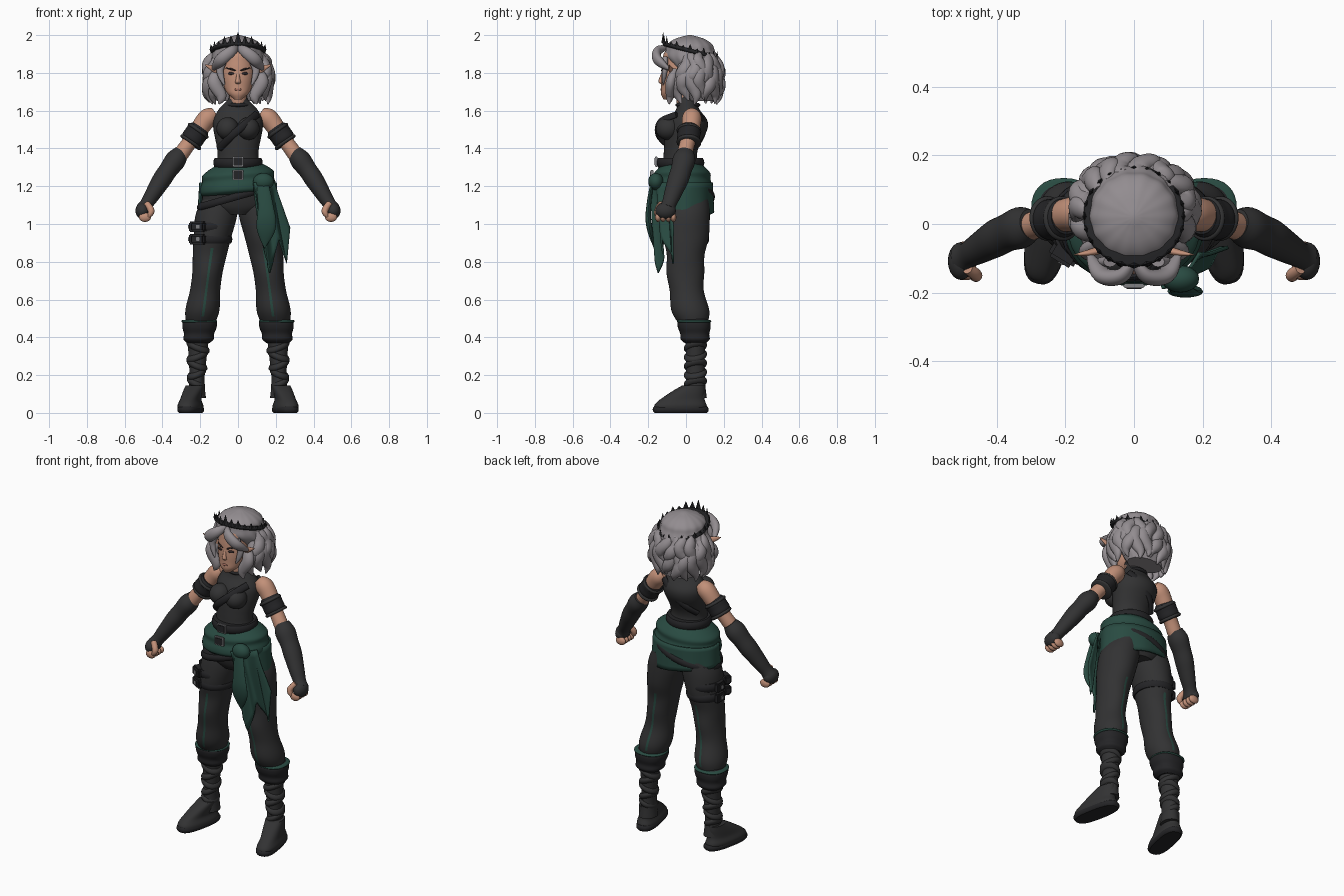
import bpy, bmesh, math, random
from math import sin, cos, pi, radians
from mathutils import Vector, Matrix

if "Cube" in bpy.data.objects:
    bpy.data.objects.remove(bpy.data.objects["Cube"])
random.seed(4)


def colour(name, *rgb):
    material = bpy.data.materials.new(name)
    material.use_nodes = True
    material.diffuse_color = (*rgb, 1)
    shader = next(node for node in material.node_tree.nodes if node.type == "BSDF_PRINCIPLED")
    shader.inputs["Base Color"].default_value = (*rgb, 1)
    return material


CLOTH = colour("black cloth", .032, .032, .033)
LEATHER = colour("dark leather", .018, .018, .02)
GREEN = colour("deep green", .022, .07, .054)
SKIN = colour("skin", .54, .28, .19)
LIP = colour("lips", .36, .15, .11)
HAIR = colour("grey hair", .29, .265, .28)
METAL = colour("metal", .22, .22, .23)
EYE = colour("dark eyes", .03, .02, .02)
ACROSS = (0, 1, 0)


def finish(name, bm, materials, mirror=False, angle=40):
    bmesh.ops.recalc_face_normals(bm, faces=bm.faces)
    mesh = bpy.data.meshes.new(name)
    bm.to_mesh(mesh)
    bm.free()
    for material in materials:
        mesh.materials.append(material)
    mesh.shade_smooth()
    mesh.set_sharp_from_angle(angle=radians(angle))
    part = bpy.data.objects.new(name, mesh)
    bpy.context.collection.objects.link(part)
    if mirror:
        part.modifiers.new("mirror", "MIRROR").use_mirror_merge = False
    return part


def along(values, t):
    """Smooth value at t of evenly spaced numbers."""
    last = len(values) - 1
    i = min(int(t * last), last - 1)
    t = t * last - i
    a, b, c, d = (values[min(max(i + k, 0), last)] for k in (-1, 0, 1, 2))
    return b + t / 2 * (c - a + t * (2*a - 5*b + 4*c - d + t * (3*b - a - 3*c + d)))


def tube(name, path, wide, material, deep=None, flat=1, ref=None, mirror=False, tilt=(0, 0),
         ripple=0, twist=0, power=1, sides=32, rings=28, stripe=(), bm=None):
    """Skin ellipses along a path: level ones, or square to the path if ref is given."""
    shared = bm is not None
    bm = bm if shared else bmesh.new()
    spine = [Vector([along(axis, j / rings) for axis in zip(*path)]) for j in range(rings + 1)]
    loops = []
    for j, centre in enumerate(spine):
        u = Vector((cos(twist), sin(twist), 0))
        v = Vector((-u.y, u.x, 0))
        if ref:
            direction = spine[min(j + 1, rings)] - spine[max(j - 1, 0)]
            u = direction.cross(Vector(ref)).normalized()
            v = u.cross(direction).normalized()
        width = max(along(wide, j / rings), .001)
        depth = max(along(deep, j / rings), .001) if deep else width * flat
        loop = []
        for i in range(sides):
            angle = 2 * pi * i / sides
            c, s = [math.copysign(abs(w) ** power, w) for w in (cos(angle), sin(angle))]
            offset = (u * width * c + v * depth * s) * (1 + ripple * cos(14 * angle))
            offset.z += tilt[0] * offset.x + tilt[1] * offset.y
            loop.append(bm.verts.new(centre + offset))
        loops.append(loop)
    for low, high in zip(loops, loops[1:]):
        for i in range(sides):
            k = (i + 1) % sides
            face = bm.faces.new((low[i], low[k], high[k], high[i]))
            if i in stripe and .52 < low[i].co.z < .88:
                face.material_index = 1
    bm.faces.new(loops[0])
    bm.faces.new(loops[-1])
    if not shared:
        finish(name, bm, [material, GREEN] if stripe else [material], mirror)


def band(name, centre, width, depth, height, material, **options):
    x, y, z = centre
    soft = .008
    tube(name, [(x, y, z - height / 2), (x, y, z + height / 2)], [width - soft, width, width, width - soft],
         material, deep=[depth - soft, depth, depth, depth - soft], rings=6, **options)


def placed(loc, size, yaw):
    return Matrix.Translation(loc) @ Matrix.Rotation(yaw, 4, "Z") @ Matrix.Diagonal((*size, 1))


def ball(name, loc, size, material, mirror=False, yaw=0):
    bm = bmesh.new()
    bmesh.ops.create_uvsphere(bm, u_segments=20, v_segments=12, radius=1, matrix=placed(loc, size, yaw))
    finish(name, bm, [material], mirror, 180)


def box(name, loc, size, material, yaw=0):
    bm = bmesh.new()
    bmesh.ops.create_cube(bm, size=1, matrix=placed(loc, size, yaw))
    bmesh.ops.bevel(bm, geom=bm.edges[:], offset=min(size) / 5, segments=2, affect="EDGES")
    finish(name, bm, [material])


def sheet(name, shape, columns, rows, material):
    """Cloth sheet from a function of across and down."""
    bm = bmesh.new()
    grid = [[bm.verts.new(shape(i / columns, j / rows)) for j in range(rows + 1)] for i in range(columns + 1)]
    for a, b in zip(grid, grid[1:]):
        for j in range(rows):
            bm.faces.new((a[j], b[j], b[j + 1], a[j + 1]))
    solid = finish(name, bm, [material]).modifiers.new("thickness", "SOLIDIFY")
    solid.thickness, solid.offset = .01, 0


# Torso
tube("tunic", [(0, .01, 1.05), (0, -.01, 1.21), (0, -.03, 1.37), (0, .01, 1.54), (0, 0, 1.7)],
     [.1, .18, .19, .18, .16, .13, .11, .11, .12, .13, .13, .1, .05, .05], CLOTH,
     deep=[.1, .12, .13, .13, .12, .11, .09, .09, .1, .11, .1, .06, .05, .06], sides=40, rings=52)
ball("chest", (.055, -.095, 1.505), (.06, .065, .06), CLOTH, mirror=True)
band("collar_trim", (0, .01, 1.63), .07, .065, .02, LEATHER)
tube("front_strap", [(.1, -.05, 1.58), (.05, -.14, 1.54), (-.03, -.15, 1.47), (-.1, -.08, 1.4)],
     [.02, .02], LEATHER, flat=.5, ref=ACROSS, sides=12)
tube("back_strap", [(.1, .07, 1.58), (.03, .1, 1.52), (-.05, .08, 1.45), (-.1, .03, 1.4)],
     [.02, .02], LEATHER, flat=.5, ref=ACROSS, sides=12)

# Belts, sash and hanging cloth
band("waist_belt", (0, -.03, 1.325), .13, .126, .05, LEATHER)
tube("sash", [(0, -.02, 1.16), (0, -.02, 1.31)], [.19, .2, .2, .19, .19, .16, .13], GREEN,
     deep=[.14, .16, .16, .15, .15, .13, .11], sides=40, tilt=(.07, 0))
band("hip_belt", (-.01, -.01, 1.145), .206, .162, .04, LEATHER, tilt=(.28, 0))
for y, z in ((-.158, 1.33), (-.18, 1.26)):
    box("buckle", (0, y, z), (.06, .014, .054), METAL)
    box("buckle_inset", (0, y - .003, z), (.05, .014, .042), LEATHER)
ball("sash_knot", (.135, -.16, 1.225), (.055, .04, .045), GREEN)


def skirt(across, down):
    angle = radians(-105 + 235 * across)
    hem = 1.065 - .03 * sin(angle)
    flare = 1 + .05 * down + .012 * down * sin(angle * 9)
    return (.2 * flare * sin(angle), .142 * flare * cos(angle) - .005, 1.22 + (hem - 1.22) * down)


HEM = ((0, 1), (.35, .74), (.65, .92), (.9, .79), (1, .98))


def tail(across, down):
    hem = next(b + (d - b) * (across - a) / (c - a) for (a, b), (c, d) in zip(HEM, HEM[1:]) if across <= c)
    fold = .013 * sin(across * 17) * min(1, down * 3)
    return (.08 + .11 * across + down * (.03 + .055 * across),
            .1 * across ** 2 + .03 * down + fold - .185, 1.22 + (hem - 1.22) * down)


sheet("back_skirt", skirt, 48, 6, GREEN)
sheet("sash_tail", tail, 40, 10, GREEN)
tube("tail_fold", [(.13, -.18, 1.22), (.15, -.2, 1.04), (.14, -.17, .87)], [.03, .04, .05, 0], GREEN,
     flat=.3, ref=ACROSS, sides=16)

# Legs
tube("trousers", [(.1, .01, 1.13), (.14, 0, .9), (.17, 0, .68), (.2, .04, .46)],
     [.09, .11, .1, .09, .08, .08, .09, .07], CLOTH, deep=[.11, .12, .12, .1, .1, .09, .1, .07],
     sides=40, rings=40, mirror=True, stripe=(10, 29))
tube("knee_cuff", [(.2, .04, .5), (.21, .05, .37)], [.07, .09, .09, .08, .08, .06], LEATHER,
     flat=.96, mirror=True, power=.85)
band("cuff_trim", (.205, .043, .485), .094, .09, .016, GREEN, mirror=True, power=.85)
tube("boot_shaft", [(.21, .05, .42), (.22, .05, .08)], [.06, .05, .04, .05], CLOTH,
     deep=[.06, .05, .05, .06], mirror=True)
for i in range(5):
    grow = i / 4
    band("boot_wrap", (.222 - .01 * grow, .05, .16 + .19 * grow), .047 + .014 * grow, .06, .034, CLOTH,
         mirror=True, tilt=(.35 * (-1) ** i, .15))
tube("boot_foot", [(.25, -.03, .02), (.25, -.02, .07), (.226, .04, .145)], [.06, .06, .05, .05, .05], CLOTH,
     deep=[.14, .14, .12, .09, .06], mirror=True, twist=.2, power=.8)
band("boot_sole", (.25, -.028, .0175), .06, .149, .035, LEATHER, mirror=True, twist=.2, power=.75)

# Thigh straps and pouches
for z in (.985, .92):
    band("thigh_strap", (-.139, 0, z), .108, .122, .048, LEATHER)
    box("thigh_pouch", (-.205, -.09, z), (.085, .05, .055), LEATHER, yaw=-.55)
    box("side_pouch", (-.245, .02, z), (.03, .07, .055), LEATHER)
    box("pouch_clasp", (-.212, -.113, z), (.02, .008, .02), METAL, yaw=-.55)
    box("side_clasp", (-.261, .02, z), (.006, .02, .02), METAL)

# Arms
tube("arm", [(.12, .03, 1.59), (.17, .03, 1.55), (.22, .02, 1.48), (.28, 0, 1.4), (.34, -.02, 1.31)],
     [.03, .05, .05, .045, .04, .04, .03], SKIN, ref=ACROSS, mirror=True)
tube("arm_band", [(.2, .02, 1.51), (.255, .01, 1.43)], [.05, .06, .06, .06, .05], LEATHER, ref=ACROSS, mirror=True)
for x, z in ((.205, 1.5), (.245, 1.44)):
    tube("arm_band_rim", [(x, .016, z), (x + .01, .015, z - .014)], [.06, .065, .065, .06], CLOTH,
         ref=ACROSS, mirror=True, rings=6)
tube("long_glove", [(.3, 0, 1.38), (.38, -.03, 1.27), (.45, -.07, 1.16), (.5, -.1, 1.08)],
     [.04, .055, .05, .05, .045, .04, .035, .04], CLOTH, flat=1.1, ref=ACROSS, mirror=True)
ball("fist", (.505, -.108, 1.07), (.038, .055, .044), CLOTH, mirror=True)
for i in range(4):
    ball("finger", (.492, .027 * i - .148, 1.036), (.032, .016, .025), SKIN, mirror=True)
tube("thumb", [(.485, -.13, 1.11), (.46, -.15, 1.07), (.475, -.155, 1.035)], [.016, .018, .016, .006], SKIN,
     ref=ACROSS, sides=14, mirror=True)

# Head and face
tube("head", [(0, -.1, 1.66), (0, -.06, 1.72), (0, -.04, 1.8), (0, -.02, 1.88), (0, -.01, 1.95)],
     [.02, .06, .08, .09, .09, .09, .05], SKIN, deep=[.02, .06, .08, .09, .1, .1, .06])
tube("neck", [(0, 0, 1.6), (0, -.01, 1.7)], [.045, .045], SKIN)
tube("nose", [(0, -.122, 1.74), (0, -.133, 1.76), (0, -.12, 1.81)], [.01, .015, .01, .006], SKIN, sides=12)
ball("lips", (0, -.13, 1.712), (.02, .006, .007), LIP)
ball("eye", (.037, -.12, 1.797), (.018, .006, .008), EYE, mirror=True, yaw=.42)
tube("eyebrow", [(.012, -.129, 1.812), (.037, -.121, 1.82), (.064, -.1, 1.826)], [.003, .005, .002], EYE,
     ref=ACROSS, sides=10, mirror=True)
tube("pointed_ear", [(.078, -.055, 1.79), (.115, -.08, 1.815), (.175, -.09, 1.843)], [.018, .021, .015, .002],
     SKIN, flat=.6, ref=ACROSS, sides=16, mirror=True)

# Hair
tube("hair_cap", [(0, .02, 2), (0, .02, 1.95), (0, .03, 1.88), (0, .07, 1.78), (0, .09, 1.65)],
     [.01, .08, .12, .13, .14, .15, .15, .14, .11], HAIR,
     deep=[.01, .08, .12, .13, .14, .12, .11, .09, .07], sides=84, ripple=.012)
strand = dict(flat=.75, ref=ACROSS, sides=18, mirror=True)
tube("fringe", [(0, -.1, 1.935), (.035, -.15, 1.915), (.09, -.15, 1.87), (.13, -.09, 1.82)],
     [.01, .025, .032, .03, .01], HAIR, **strand)
tube("temple_lock", [(.07, -.11, 1.88), (.095, -.112, 1.81), (.072, -.122, 1.735)],
     [.02, .02, .016, .004], HAIR, **strand)
tube("cheek_lock", [(.1, -.055, 1.81), (.125, -.08, 1.75), (.09, -.085, 1.68), (.1, -.09, 1.635)],
     [.028, .036, .034, .025, .004], HAIR, **strand)
for top, base, count, spread, size in ((1.87, 1.64, 15, 132, .037), (1.9, 1.715, 12, 118, .034)):
    bm = bmesh.new()
    for i in range(count):
        start = radians(spread * (2 * i / (count - 1) - 1))
        phase, lift = random.uniform(0, 6), random.uniform(-.01, .025)
        path = []
        for t in (j / 6 for j in range(7)):
            angle = start + .13 * sin(t * 7 + phase)
            out = .78 + .27 * sin(min(t * 1.5, 1) * pi / 2) - .12 * t ** 4 + .04 * sin(t * 9 + phase)
            path.append((.163 * out * sin(angle), .048 + .128 * out * cos(angle), top + (base + lift - top) * t))
        tube("lock", path, [size * w for w in (.5, .9, 1, 1, .9, .6, .1)], HAIR, flat=.8,
             ref=(sin(start), cos(start), 0), sides=14, bm=bm)
    finish("wavy_locks", bm, [HAIR], angle=60)

# Crown
SLOPE = -.26
band("crown_band", (0, .022, 1.917), .147, .146, .022, LEATHER, tilt=(0, SLOPE))
bm = bmesh.new()
for i in range(24):
    angle = 2 * pi * i / 24
    front = max(0, -cos(angle)) ** 6
    height = .024 + .028 * front + .006 * (-1) ** i
    y = .143 * cos(angle)
    base = Vector((.144 * sin(angle), .022 + y, 1.92 + SLOPE * y + height / 2))
    bmesh.ops.create_cone(bm, cap_ends=True, segments=4, radius1=.014 + .005 * front, radius2=.001,
                          depth=height, matrix=placed(base, (1, .5, 1), -angle))
finish("crown_points", bm, [LEATHER], angle=20)
